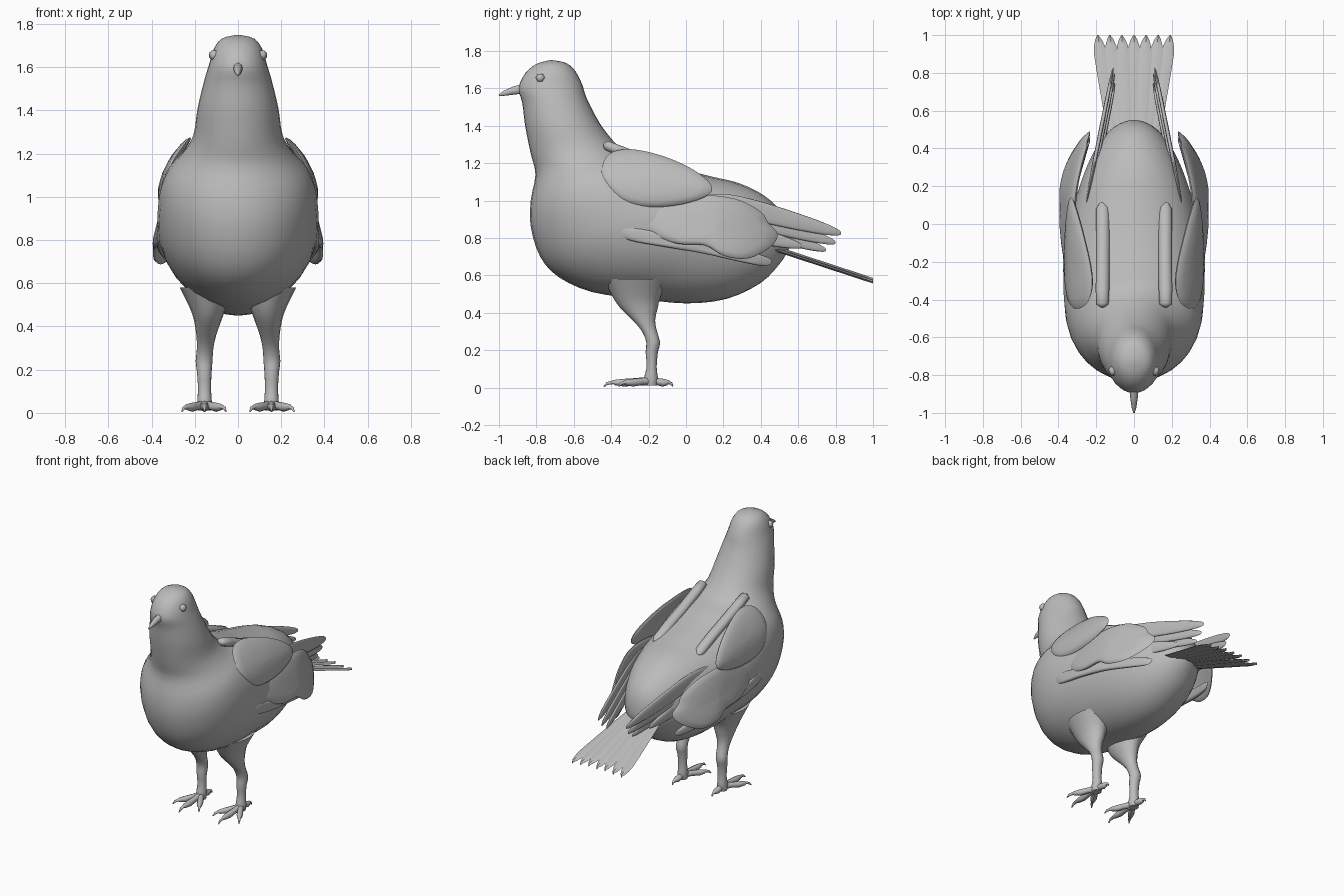
import bpy, bmesh, math
from mathutils import Vector

if "Cube" in bpy.data.objects:
    bpy.data.objects.remove(bpy.data.objects["Cube"])

GREY = bpy.data.materials.new("plain grey")
GREY.diffuse_color = (0.5, 0.5, 0.5, 1)
GREY.use_nodes = True
GREY.node_tree.nodes["Principled BSDF"].inputs["Base Color"].default_value = GREY.diffuse_color


def catmull(pts, n, closed=False):
    """Smooth interpolation through tuples of any length."""
    out, m = [], len(pts)
    get = (lambda i: pts[i % m]) if closed else (lambda i: pts[min(max(i, 0), m - 1)])
    for i in range(m if closed else m - 1):
        for k in range(n):
            t = k / n
            out.append(tuple(0.5 * (2 * b + (c - a) * t + (2 * a - 5 * b + 4 * c - d) * t * t
                                    + (3 * b - a - 3 * c + d) * t ** 3)
                             for a, b, c, d in zip(get(i - 1), get(i), get(i + 1), get(i + 2))))
    return out if closed else out + [tuple(pts[-1])]


def loft(name, rings, mirror=False, angle=60):
    """Closed skin over rings of equal point count."""
    bm = bmesh.new()
    vs = [[bm.verts.new(p) for p in r] for r in rings]
    n = len(rings[0])
    for a, b in zip(vs, vs[1:]):
        for i in range(n):
            bm.faces.new((a[i], a[(i + 1) % n], b[(i + 1) % n], b[i]))
    bm.faces.new(vs[0])
    bm.faces.new(vs[-1])
    bmesh.ops.recalc_face_normals(bm, faces=bm.faces)
    me = bpy.data.meshes.new(name)
    bm.to_mesh(me)
    bm.free()
    me.materials.append(GREY)
    ob = bpy.data.objects.new(name, me)
    bpy.context.collection.objects.link(ob)
    if mirror:
        ob.modifiers.new("mirror", 'MIRROR').use_mirror_merge = False
    bpy.ops.object.select_all(action='DESELECT')
    ob.select_set(True)
    bpy.context.view_layer.objects.active = ob
    bpy.ops.object.shade_smooth_by_angle(angle=math.radians(angle))
    return ob


def sagittal_ring(ya, za, yb, zb, w, x=0, n=32):
    """Ellipse spanning two side-profile points, with half width w."""
    pts = []
    for i in range(n):
        a = 2 * math.pi * i / n
        t = 0.5 - 0.5 * math.cos(a)
        pts.append((x + w * math.sin(a), ya + (yb - ya) * t, za + (zb - za) * t))
    return pts


def tube(name, path, mirror=True, n=10, flat=1.0):
    """Tube along (x, y, z, radius) points; flat scales its height."""
    rings = []
    for i, p in enumerate(path):
        a, b = path[max(i - 1, 0)], path[min(i + 1, len(path) - 1)]
        d = (Vector(b[:3]) - Vector(a[:3])).normalized()
        side = d.cross(Vector((0, 0, 1))).normalized()
        up = side.cross(d)
        rings.append([Vector(p[:3]) + p[3] * (side * math.cos(2 * math.pi * k / n)
                      + up * flat * math.sin(2 * math.pi * k / n)) for k in range(n)])
    return loft(name, rings, mirror)


def plate(name, outline, xfun, thick):
    """Pillow-shaped feather group: side outline (y, z) laid on the surface x = xfun(y, z)."""
    o = catmull(outline, 4, True)
    cy = sum(p[0] for p in o) / len(o)
    cz = sum(p[1] for p in o) / len(o)
    rings = []
    for s, h in ((.03, 1), (.5, .95), (.8, .75), (.95, .45), (1, 0),
                 (.95, -.45), (.8, -.75), (.5, -.95), (.03, -1)):
        ring = []
        for y, z in o:
            y, z = cy + (y - cy) * s, cz + (z - cz) * s
            ring.append((xfun(y, z) + h * thick, y, z))
        rings.append(ring)
    return loft(name, rings, True)


# Head, neck and body in one skin: front/underside point, back point, half width
BODY = [(-.73, 1.75, -.71, 1.75, .01), (-.80, 1.73, -.64, 1.735, .075), (-.86, 1.68, -.59, 1.69, .112),
        (-.895, 1.60, -.555, 1.62, .135), (-.875, 1.52, -.53, 1.545, .158), (-.86, 1.40, -.465, 1.42, .187),
        (-.83, 1.25, -.39, 1.32, .207), (-.805, 1.14, -.32, 1.262, .255), (-.83, 1.0, -.22, 1.23, .325),
        (-.83, .86, -.10, 1.19, .36), (-.78, .70, .03, 1.155, .372), (-.68, .59, .15, 1.125, .372),
        (-.50, .51, .26, 1.10, .355), (-.25, .475, .36, 1.06, .32), (0, .45, .44, 1.01, .27),
        (.22, .475, .50, .95, .21), (.40, .56, .535, .88, .14), (.50, .66, .55, .80, .07),
        (.54, .72, .55, .74, .01)]
loft("body", [sagittal_ring(*r) for r in catmull(BODY, 3)])

# Beak and eyes
tube("beak", [(0, -.86, 1.60, .024), (0, -.92, 1.588, .02), (0, -.97, 1.574, .013), (0, -1, 1.562, .004)],
     False, flat=1.15)
tube("eye", [(.09, -.775, 1.655, .026), (.122, -.78, 1.657, .024), (.132, -.782, 1.658, .012)], n=6)

# Legs: front point, back point, height, half width, centre x
LEG = [(-.44, -.08, .58, .12, .15), (-.395, -.135, .49, .085, .14), (-.355, -.15, .43, .064, .14),
       (-.285, -.165, .36, .046, .147), (-.235, -.155, .30, .038, .152), (-.212, -.138, .24, .039, .157),
       (-.216, -.15, .19, .034, .156), (-.21, -.157, .11, .03, .155), (-.225, -.15, .05, .034, .155),
       (-.22, -.155, .01, .03, .155)]
loft("leg", [sagittal_ring(a, z, b, z, w, x, 16) for a, b, z, w, x in catmull(LEG, 2)], True)

# Toes with hooked claws
for name, dx, dy in (("front_toe", 0, -.25), ("inner_toe", -.1, -.17),
                     ("outer_toe", .105, -.17), ("back_toe", 0, .12)):
    tube(name, [(.155 + dx * t, -.19 + dy * t, z, r) for t, z, r in
                ((0, .034, .024), (.3, .032, .019), (.55, .026, .021), (.75, .027, .015),
                 (.8, .028, .01), (.92, .022, .008), (1, .006, .003))], n=8)

# Tail fan of overlapping feathers with pointed tips
for i in range(-3, 4):
    rings = []
    for t, w in ((0, .03), (.3, .034), (.6, .036), (.82, .036), (.9, .029), (.96, .017), (1, .003)):
        spread = .033 + .031 * t
        x, y = i * spread, .42 + .58 * t
        z = .765 - .19 * t - .0015 * i * i + (.004 if i % 2 else 0)
        rings.append([(x - w, y, z), (x, y, z + .009), (x + w, y, z), (x, y, z - .009)])
    loft(f"tail_feather_{i + 4}", rings, angle=30)

# Shoulder strip along the back
tube("shoulder_strip", [(.165, -.44, 1.298, .012), (.167, -.425, 1.295, .033), (.167, -.35, 1.265, .036),
                        (.165, -.2, 1.205, .036), (.165, -.05, 1.15, .037), (.165, .08, 1.095, .036),
                        (.17, .11, 1.08, .015)], flat=.8)

# Folded wing, from the shoulder down and back
plate("upper_covert", [(-.45, 1.17), (-.41, 1.25), (-.3, 1.275), (-.13, 1.24), (.03, 1.17), (.13, 1.09),
                       (.12, 1.03), (-.02, .98), (-.2, .965), (-.34, 1.0), (-.43, 1.09)],
      lambda y, z: .352 - 1.5 * max(0, z - .98) ** 2 - .04 * max(0, y + .1), .024)
plate("lower_covert", [(-.23, .92), (-.14, 1.0), (.05, 1.03), (.26, 1.01), (.4, .94), (.44, .88), (.49, .82),
                       (.45, .75), (.33, .69), (.2, .705), (.1, .76), (-.05, .77), (-.18, .83)],
      lambda y, z: .362 - .25 * (z - .85) - .7 * max(0, y - .05) ** 2, .022)
plate("low_feather", [(-.36, .845), (-.3, .86), (-.1, .82), (.1, .79), (.3, .74), (.45, .69), (.43, .65),
                      (.3, .67), (.1, .715), (-.1, .75), (-.31, .79)],
      lambda y, z: .362 - .3 * max(0, y + .2) ** 2, .016)

# Long flight feathers, fanned from the wing
FLIGHT = [("top_flight_feather", .10, 1.02, .83, .825, .055, 0),
          ("middle_flight_feather", .12, .97, .80, .775, .05, -.012),
          ("lower_flight_feather", .14, .92, .75, .735, .045, -.024),
          ("short_flight_feather", .15, .87, .62, .755, .045, -.008)]
for name, y0, z0, y1, z1, w, off in FLIGHT:
    shape = ((0, 0), (.15, .8), (.4, 1), (.75, .75), (.95, .4), (1, 0),
             (.95, -.4), (.75, -.75), (.4, -1), (.15, -.8))
    plate(name, [(y0 + (y1 - y0) * t, z0 + (z1 - z0) * t + w * k) for t, k in shape],
          lambda y, z, off=off: .255 - .2 * (y - .1) + off, .011)
